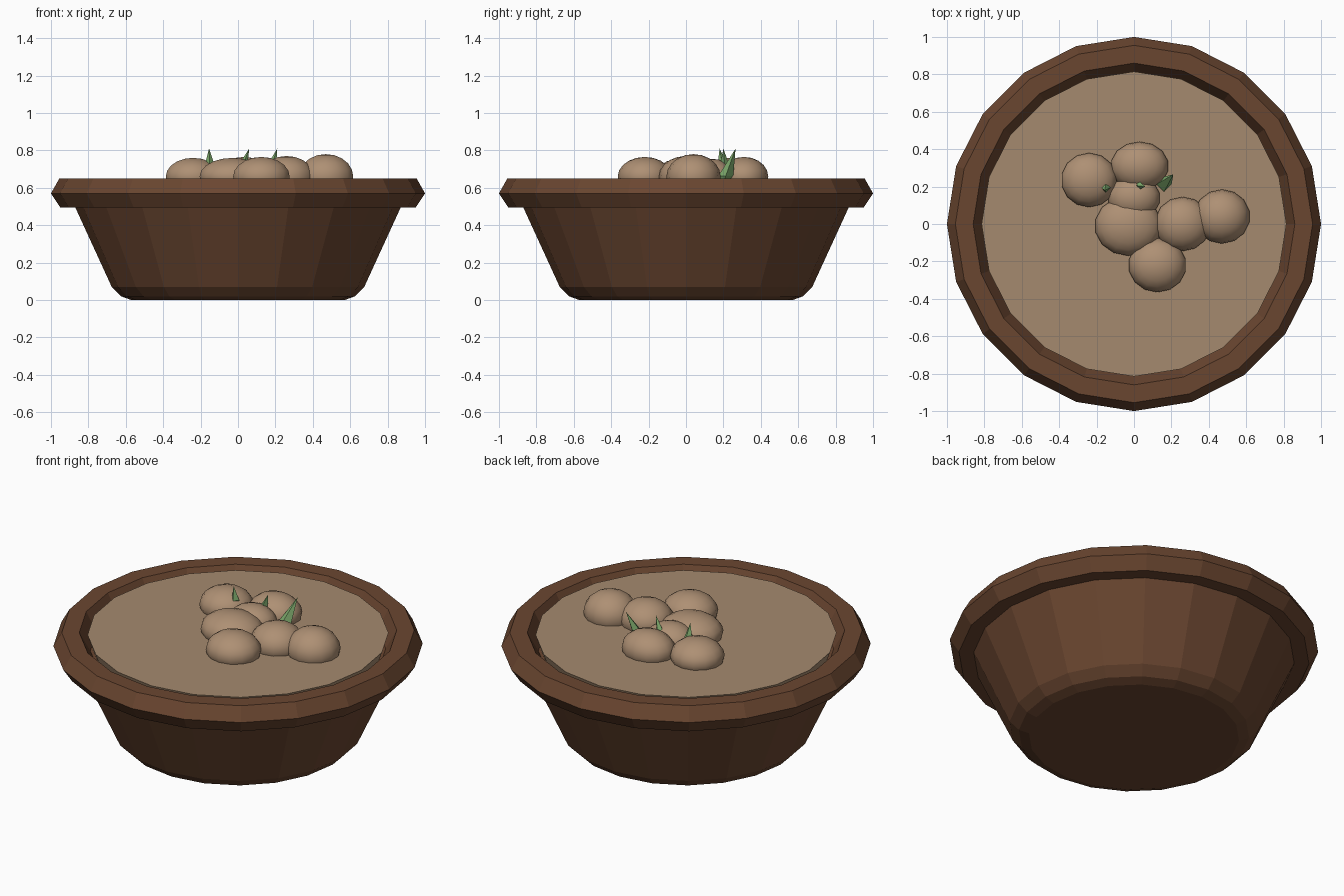
import bpy, bmesh, math
from mathutils import Vector

cube = bpy.data.objects.get("Cube")
if cube:
    bpy.data.objects.remove(cube)


def material(name, hex_code):
    srgb = [int(hex_code[i:i + 2], 16) / 255 for i in (0, 2, 4)]
    colour = [c / 12.92 if c <= 0.04 else ((c + 0.055) / 1.055) ** 2.4 for c in srgb] + [1]
    mat = bpy.data.materials.new(name)
    mat.use_nodes = True
    mat.diffuse_color = colour
    mat.node_tree.nodes["Principled BSDF"].inputs["Base Color"].default_value = colour
    return mat


clay = material("brown clay", "6a4630")
soil_colour = material("tan soil", "a58a6e")
skin = material("potato skin", "ae9074")
leaf = material("leaf green", "82b070")


def make_object(name, bm, mat):
    bmesh.ops.recalc_face_normals(bm, faces=bm.faces)
    mesh = bpy.data.meshes.new(name)
    bm.to_mesh(mesh)
    bm.free()
    mesh.materials.append(mat)
    obj = bpy.data.objects.new(name, mesh)
    bpy.context.collection.objects.link(obj)
    return obj


def lathe(name, profile, mat, sides=20):
    """Flat-sided turned shape, closed at both ends of the profile."""
    bm = bmesh.new()
    rings = []
    for r, z in profile:
        angles = [math.tau * i / sides for i in range(sides)]
        rings.append([bm.verts.new((r * math.cos(a), r * math.sin(a), z)) for a in angles])
    for low, high in zip(rings, rings[1:]):
        for i in range(sides):
            j = (i + 1) % sides
            bm.faces.new((low[i], low[j], high[j], high[i]))
    bm.faces.new(rings[0])
    bm.faces.new(rings[-1])
    return make_object(name, bm, mat)


# Bowl with a flared rim, then the soil filling it
lathe("bowl", [(0.57, 0), (0.625, 0.02), (0.675, 0.07), (0.87, 0.495), (0.95, 0.495),
               (1, 0.57), (0.955, 0.65), (0.86, 0.65), (0.8, 0.54)], clay)
lathe("soil", [(0.78, 0.53), (0.815, 0.635)], soil_colour)

# Potatoes: centre x, y, then half sizes x, y and top height
potatoes = [(-0.24, 0.235, 0.15, 0.145, 0.76), (0.03, 0.31, 0.155, 0.13, 0.765),
            (-0.03, -0.01, 0.18, 0.16, 0.76), (0.26, 0, 0.15, 0.145, 0.77),
            (0.47, 0.04, 0.15, 0.145, 0.78), (0.125, -0.22, 0.155, 0.145, 0.765),
            (0, 0.14, 0.14, 0.12, 0.755)]
for n, (x, y, rx, ry, top) in enumerate(potatoes, 1):
    bm = bmesh.new()
    bmesh.ops.create_uvsphere(bm, u_segments=14, v_segments=10, radius=1)
    for v in bm.verts:
        v.co = (x + v.co.x * rx, y + v.co.y * ry, 0.66 + v.co.z * (top - 0.66))
    for f in bm.faces:
        f.smooth = True
    make_object(f"potato_{n}", bm, skin)


# Sprouts: leaning four-sided spikes, widest a little above the root
def sprout(name, root, tip, width):
    root, tip = Vector(root), Vector(tip)
    middle = root.lerp(tip, 0.3)
    bm = bmesh.new()
    ends = [bm.verts.new(root), bm.verts.new(tip)]
    ring = [bm.verts.new(middle + Vector((math.cos(a), math.sin(a), 0)) * width)
            for a in (math.pi * i / 2 for i in range(4))]
    for i in range(4):
        for end in ends:
            bm.faces.new((ring[i], ring[(i + 1) % 4], end))
    make_object(name, bm, leaf)


sprout("left_sprout", (-0.15, 0.2, 0.69), (-0.155, 0.18, 0.81), 0.025)
sprout("middle_sprout", (0.01, 0.21, 0.68), (0.06, 0.2, 0.81), 0.025)
sprout("right_sprout", (0.14, 0.19, 0.6), (0.21, 0.265, 0.81), 0.04)
